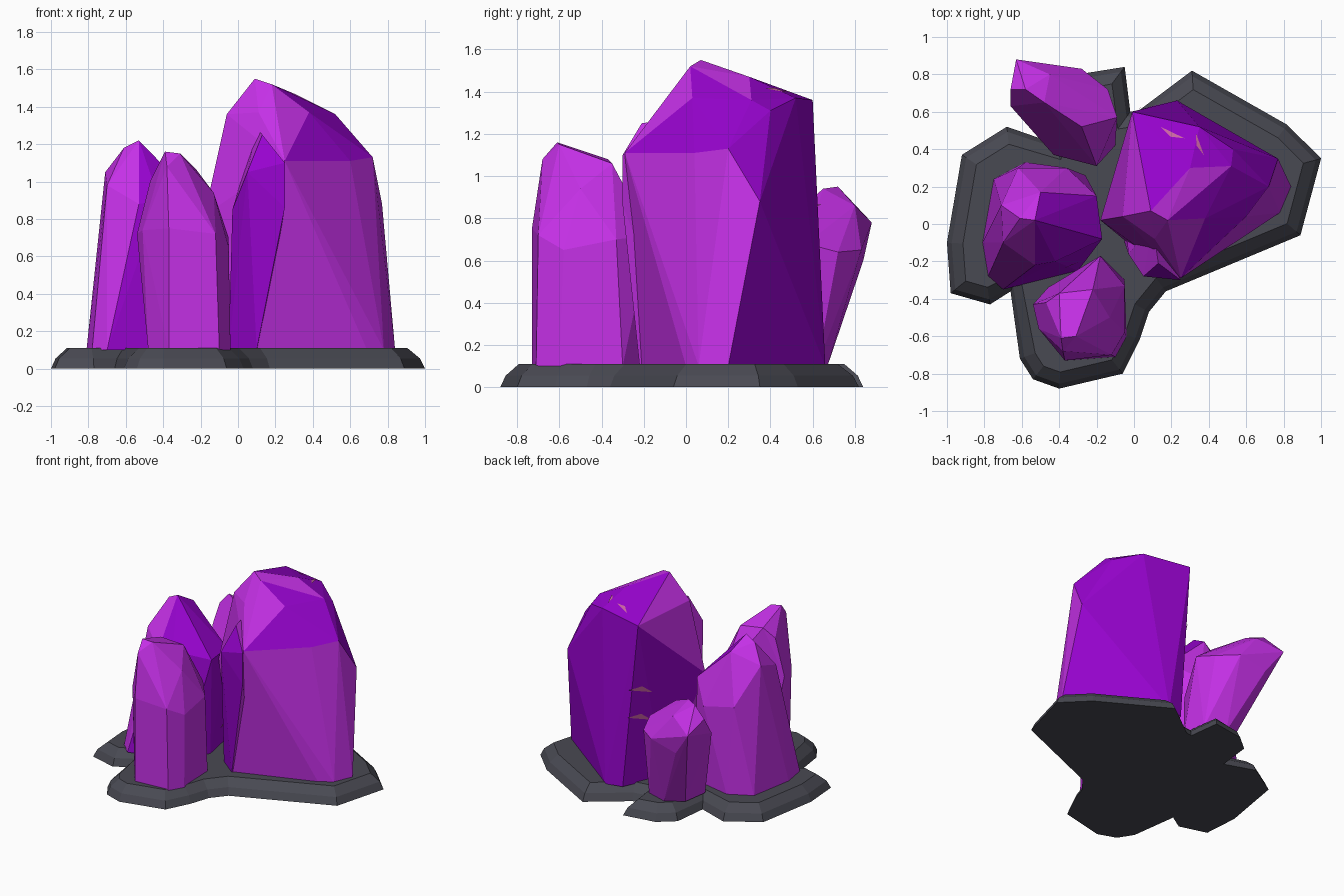
import bpy, bmesh, math
from mathutils import Vector
from mathutils.bvhtree import BVHTree


def material(name, rgb):
    m = bpy.data.materials.new(name)
    m.diffuse_color = (*rgb, 1)
    return m


ORCHID = material("orchid crystal", (0.56, 0.030, 0.80))
VIOLET = material("violet crystal", (0.31, 0.001, 0.62))
STONE = material("dark stone", (0.066, 0.067, 0.085))
PINK = material("pink glint", (0.62, 0.13, 0.38))


def finish(bm, name, mats):
    mesh = bpy.data.meshes.new(name)
    bm.to_mesh(mesh)
    bm.free()
    for m in mats:
        mesh.materials.append(m)
    ob = bpy.data.objects.new(name, mesh)
    bpy.context.collection.objects.link(ob)
    return ob


def inset(poly, d):
    """Offset a counter-clockwise outline inwards with limited mitres."""
    out = []
    for i, p in enumerate(poly):
        a = (p - poly[i - 1]).normalized()
        b = (poly[(i + 1) % len(poly)] - p).normalized()
        na, nb = Vector((-a.y, a.x)), Vector((-b.y, b.x))
        m = (na + nb).normalized()
        out.append(p + m * d / max(0.75, m.dot(na)))
    return out


def crystal(name, foot, upper, is_violet):
    """Faceted gem: hull of a footprint sunk in the stone and its upper corners."""
    bm = bmesh.new()
    for x, y in foot:
        bm.verts.new((x, y, 0.10))
    for p in upper:
        bm.verts.new(p)
    res = bmesh.ops.convex_hull(bm, input=bm.verts[:])
    junk = {g for k in ("geom_interior", "geom_unused") for g in res[k]
            if isinstance(g, bmesh.types.BMVert)}
    bmesh.ops.delete(bm, geom=list(junk), context='VERTS')
    bmesh.ops.dissolve_limit(bm, angle_limit=math.radians(3),
                             verts=bm.verts[:], edges=bm.edges[:])
    bmesh.ops.recalc_face_normals(bm, faces=bm.faces[:])
    for f in bm.faces:
        f.normal_update()
        f.material_index = int(is_violet(f.normal))
    return finish(bm, name, [ORCHID, VIOLET])


# Lobed stone base with a chamfered rim
outline = [Vector(p) for p in [
    (0.31, 0.82), (0.03, 0.61), (-0.02, 0.60), (-0.05, 0.84), (-0.30, 0.80),
    (-0.42, 0.70), (-0.45, 0.44), (-0.68, 0.52), (-0.92, 0.37), (-1.0, -0.10),
    (-0.98, -0.37), (-0.77, -0.43), (-0.66, -0.36), (-0.61, -0.72),
    (-0.54, -0.83), (-0.40, -0.88), (-0.06, -0.80), (0.03, -0.62),
    (0.08, -0.47), (0.17, -0.36), (0.89, -0.06), (1.0, 0.35), (0.82, 0.53)]]
bm = bmesh.new()
rings = [[bm.verts.new((p.x, p.y, z)) for p in inset(outline, d)]
         for d, z in ((0, 0), (0.025, 0.055), (0.085, 0.11))]
n = len(outline)
for lo, hi in zip(rings, rings[1:]):
    for i in range(n):
        j = (i + 1) % n
        bm.faces.new((lo[i], lo[j], hi[j], hi[i]))
bm.faces.new(rings[0][::-1])
bm.faces.new(rings[-1])
bmesh.ops.recalc_face_normals(bm, faces=bm.faces[:])
finish(bm, "stone_base", [STONE])


# Large crystal on the right: violet back wall, back roof and front-right facets
def big_violet(v):
    if v.z < 0.3:
        return v.y > 0.3
    return v.y > 0.2 or (v.z > 0.65 and v.x > 0.45) or (
        v.x > 0.52 and v.y < -0.45 and v.z < 0.65)


big = crystal(
    "large_crystal",
    [(0.84, 0.20), (0.78, 0.06), (0.69, 0.0), (0.10, -0.21), (-0.02, -0.05),
     (-0.03, 0.33), (0.10, 0.63), (0.23, 0.66)],
    [(0.25, -0.29, 1.11), (0.60, 0.04, 1.11), (0.72, 0.20, 1.13),
     (0.77, 0.35, 0.88), (0.38, 0.03, 1.37),
     (0.52, 0.31, 1.36), (0.53, 0.40, 1.31), (0.35, 0.52, 1.37),
     (-0.01, 0.60, 1.36), (0.30, 0.30, 1.47), (0.09, 0.07, 1.55),
     (0.18, 0.02, 1.52), (0.11, -0.08, 1.37), (-0.06, 0.04, 1.36),
     (-0.18, 0.02, 0.82), (-0.08, 0.36, 1.15)],
    big_violet)

# Splinter leaning on the front of the large crystal
splinter = crystal(
    "front_splinter",
    [(-0.05, -0.10), (0.10, -0.22), (0.12, 0.0), (-0.05, 0.06)],
    [(0.25, -0.30, 0.86), (0.25, -0.30, 1.10), (0.05, -0.28, 1.05),
     (-0.03, -0.16, 0.85), (0.13, -0.21, 1.25), (0.10, 0.0, 1.28)],
    lambda v: v.y < -0.3 and v.z < 0.5)

# Left crystal: violet on the right side and lower front
left = crystal(
    "left_crystal",
    [(-0.81, -0.10), (-0.78, -0.28), (-0.70, -0.35), (-0.30, -0.25),
     (-0.20, -0.05), (-0.26, 0.26), (-0.58, 0.33), (-0.75, 0.24)],
    [(-0.71, 0.10, 1.05), (-0.70, -0.10, 0.98), (-0.62, 0.30, 0.78),
     (-0.53, -0.22, 0.88), (-0.42, -0.20, 0.90), (-0.17, -0.08, 0.85),
     (-0.20, 0.15, 0.85), (-0.36, 0.30, 0.72), (-0.50, 0.17, 1.13),
     (-0.53, 0.02, 1.22), (-0.61, 0.03, 1.18)],
    lambda v: (v.x > 0.2 and v.y < 0.5) or (v.y < -0.5 and v.x > -0.2))

# Front crystal
front = crystal(
    "front_crystal",
    [(-0.48, -0.58), (-0.37, -0.73), (-0.10, -0.71), (-0.04, -0.60),
     (-0.05, -0.30), (-0.20, -0.20), (-0.46, -0.34)],
    [(-0.54, -0.43, 0.72), (-0.51, -0.56, 0.74), (-0.37, -0.73, 0.75),
     (-0.12, -0.70, 0.72), (-0.05, -0.58, 0.65), (-0.05, -0.33, 0.70),
     (-0.18, -0.17, 0.72), (-0.47, -0.42, 1.0), (-0.39, -0.61, 1.16),
     (-0.31, -0.60, 1.15), (-0.22, -0.35, 1.06), (-0.40, -0.37, 1.08),
     (-0.13, -0.50, 0.94), (-0.38, -0.68, 1.08)],
    lambda v: False)

# Back crystal, leaning outwards
back = crystal(
    "back_crystal",
    [(-0.43, 0.38), (-0.40, 0.58), (-0.28, 0.67), (-0.12, 0.62),
     (-0.10, 0.42), (-0.20, 0.32)],
    [(-0.63, 0.88, 0.78), (-0.50, 0.84, 0.60), (-0.28, 0.83, 0.65),
     (-0.14, 0.72, 0.64), (-0.09, 0.57, 0.68), (-0.66, 0.63, 0.72),
     (-0.66, 0.72, 0.86), (-0.58, 0.72, 0.95), (-0.48, 0.65, 0.94),
     (-0.45, 0.80, 0.86), (-0.28, 0.52, 0.83), (-0.43, 0.37, 0.42),
     (-0.20, 0.31, 0.50)],
    lambda v: False)

# Thin pink glints lying on the facets
bm = bmesh.new()
for ob, spot, size in (
        (big, (0.22, 0.58, 1.6), 0.07), (big, (0.40, 0.46, 1.5), 0.06),
        (big, (-0.12, 0.6, 0.82), 0.10), (big, (-0.12, 0.6, 0.60), 0.10),
        (left, (-0.25, -0.4, 0.5), 0.05), (back, (-0.42, 0.3, 0.3), 0.05),
        (splinter, (-0.2, -0.1, 0.4), 0.05)):
    me = ob.data
    tree = BVHTree.FromPolygons([v.co for v in me.vertices],
                                [p.vertices[:] for p in me.polygons])
    pos, nor, _, _ = tree.find_nearest(Vector(spot))
    u = Vector((0, 0, 1)).cross(nor).normalized()
    w = nor.cross(u)
    pos = pos + nor * 0.004
    bm.faces.new([bm.verts.new(pos + u * a * size + w * b * size)
                  for a, b in ((-1, 0.35), (1, -0.3), (0.1, 0.4))][::1])
bm.normal_update()
for f in bm.faces:
    # keep every glint facing up and outwards like the facet under it
    c = f.calc_center_median()
    if f.normal.dot(c - Vector((0.2 if c.x > 0 else -0.4, c.y * 0.6, 0.5))) < 0:
        f.normal_flip()
finish(bm, "pink_glints", [PINK])
